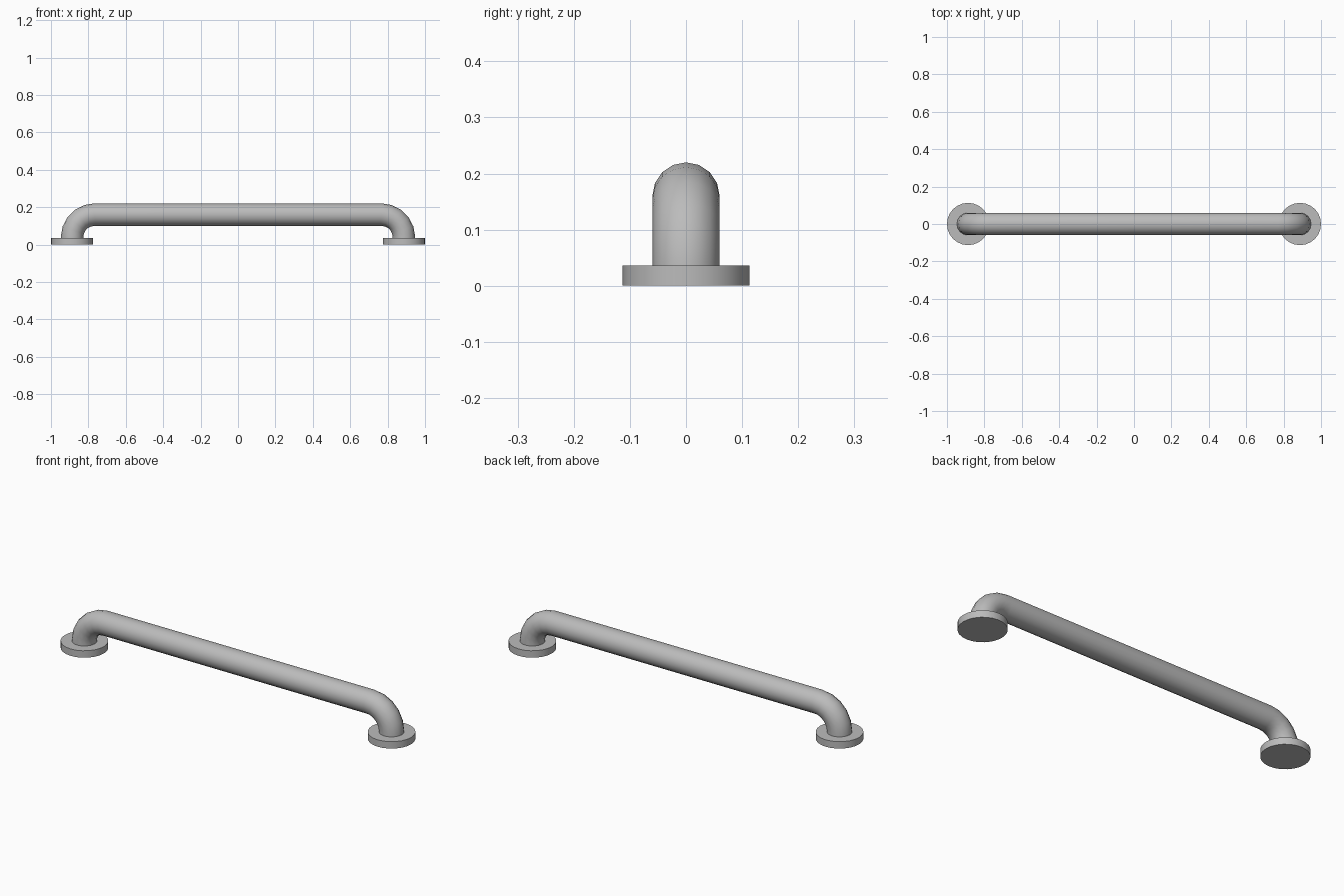
import bpy
from math import sin, cos, pi, radians

cube = bpy.data.objects.get("Cube")
if cube:
    bpy.data.objects.remove(cube, do_unlink=True)

TUBE_R, BEND_R, LEG_X, BEND_Z = 0.06, 0.12, 0.887, 0.04
FLANGE_R, FLANGE_H = 0.113, 0.036
BEND_STEPS = 5

steel = bpy.data.materials.new("brushed_grey")
steel.use_nodes = True
grey = (0.5, 0.5, 0.5, 1)
steel.diffuse_color = grey
steel.node_tree.nodes["Principled BSDF"].inputs["Base Color"].default_value = grey


def finish(obj, name):
    obj.name = name
    obj.data.materials.clear()
    obj.data.materials.append(steel)
    bpy.ops.object.select_all(action='DESELECT')
    obj.select_set(True)
    bpy.context.view_layer.objects.active = obj
    bpy.ops.object.shade_smooth_by_angle(angle=radians(35))


# Handrail: one tube swept along a straight run with a quarter bend at each end
half = [(LEG_X, FLANGE_H / 2)]
for i in range(BEND_STEPS + 1):
    a = i / BEND_STEPS * pi / 2
    half.append((LEG_X - BEND_R + BEND_R * cos(a), BEND_Z + BEND_R * sin(a)))
path = half + [(-x, z) for x, z in reversed(half)]

curve = bpy.data.curves.new("grab_bar", 'CURVE')
curve.dimensions = '3D'
curve.bevel_depth = TUBE_R
curve.bevel_resolution = 6
curve.use_fill_caps = True
spline = curve.splines.new('POLY')
spline.points.add(len(path) - 1)
for point, (x, z) in zip(spline.points, path):
    point.co = (x, 0, z, 1)
bar = bpy.data.objects.new("grab_bar", curve)
bpy.context.collection.objects.link(bar)
bpy.ops.object.select_all(action='DESELECT')
bar.select_set(True)
bpy.context.view_layer.objects.active = bar
bpy.ops.object.convert(target='MESH')
finish(bpy.context.object, "grab_bar")

# Round mounting flanges under both legs
for side, name in ((1, "left_flange"), (-1, "right_flange")):
    bpy.ops.mesh.primitive_cylinder_add(
        vertices=24, radius=FLANGE_R, depth=FLANGE_H,
        location=(side * LEG_X, 0, FLANGE_H / 2))
    finish(bpy.context.object, name)
